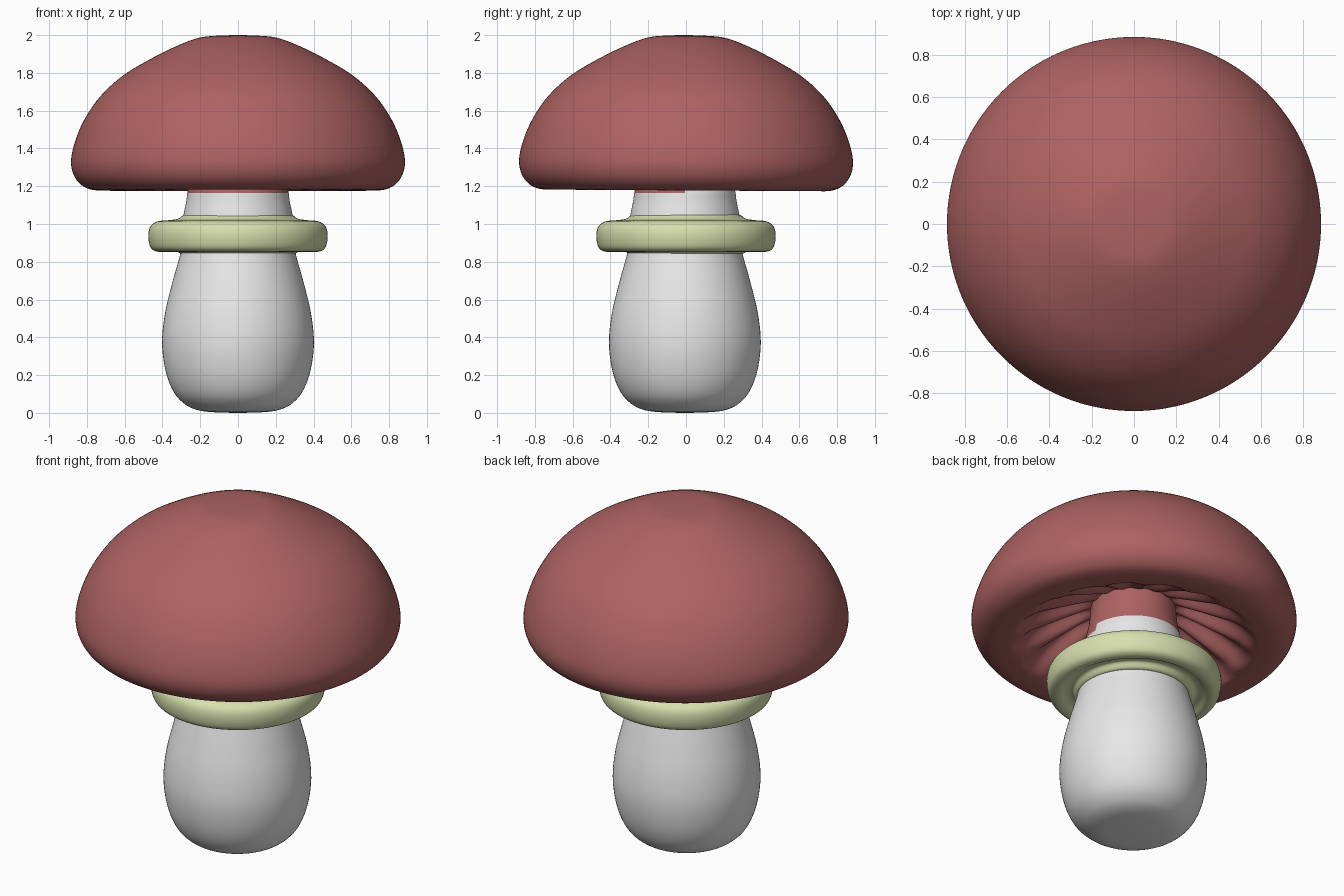
import bpy, bmesh, math
from mathutils import Vector

cube = bpy.data.objects.get("Cube")
if cube:
    bpy.data.objects.remove(cube, do_unlink=True)


def make_material(name, rgb):
    mat = bpy.data.materials.new(name)
    mat.use_nodes = True
    color = (*rgb, 1.0)
    mat.diffuse_color = color
    bsdf = next(n for n in mat.node_tree.nodes if n.type == "BSDF_PRINCIPLED")
    bsdf.inputs["Base Color"].default_value = color
    return mat


red = make_material("dusty red", (0.42, 0.122, 0.122))
white = make_material("off white", (0.8, 0.8, 0.8))
green = make_material("pale green", (0.68, 0.74, 0.42))


def smooth_profile(points, steps=5):
    """Catmull-Rom curve through (radius, height) points."""
    p = [Vector(q) for q in points]
    p = [p[0]] + p + [p[-1]]
    out = []
    for a, b, c, d in zip(p, p[1:], p[2:], p[3:]):
        for i in range(steps):
            t = i / steps
            out.append(0.5 * (2 * b + (c - a) * t + (2 * a - 5 * b + 4 * c - d) * t * t
                              + (3 * b - a - 3 * c + d) * t ** 3))
    return out + [p[-1]]


def lathe(name, points, materials, segments=96, ripple=None):
    """Spin a profile, listed from bottom to top on the outside, around z."""
    bm = bmesh.new()
    rows = []
    for r, z in smooth_profile(points):
        row = []
        for i in range(segments):
            a = math.tau * i / segments
            dz = ripple(r, z, a) if ripple else 0
            row.append(bm.verts.new((r * math.cos(a), r * math.sin(a), z + dz)))
        rows.append(row)
    for low, high in zip(rows, rows[1:]):
        for i in range(segments):
            j = (i + 1) % segments
            bm.faces.new((low[i], low[j], high[j], high[i]))
    bmesh.ops.remove_doubles(bm, verts=bm.verts, dist=0.0001)
    for f in bm.faces:
        f.smooth = True
    mesh = bpy.data.meshes.new(name)
    bm.to_mesh(mesh)
    bm.free()
    for m in materials:
        mesh.materials.append(m)
    obj = bpy.data.objects.new(name, mesh)
    bpy.context.collection.objects.link(obj)
    return obj


# Stem: bulbous base, narrow neck, tip painted like the cap
stem = lathe("stem", [
    (0, 0), (0.12, 0.003), (0.21, 0.014), (0.28, 0.045), (0.34, 0.11), (0.383, 0.22),
    (0.402, 0.37), (0.386, 0.53), (0.345, 0.70), (0.302, 0.86), (0.30, 0.96),
    (0.29, 1.04), (0.274, 1.12), (0.268, 1.165), (0.258, 1.21), (0.24, 1.3),
    (0.23, 1.42)], [white, red])
stem.location.y = -0.006
for face in stem.data.polygons:
    limit = 1.165 if face.center.y < 0 else 1.205
    face.material_index = int(face.center.z > limit)

# Ring: fat collar with a dished underside
lathe("stem_ring", [
    (0.285, 0.84), (0.312, 0.848), (0.335, 0.875), (0.37, 0.872), (0.40, 0.856),
    (0.435, 0.855), (0.464, 0.878), (0.475, 0.935), (0.465, 0.985), (0.43, 1.013),
    (0.37, 1.02), (0.32, 1.027), (0.293, 1.045), (0.28, 1.05)], [green])


def gills(r, z, angle):
    """Rounded radial folds on the hollow underside."""
    if z > 1.45 or not 0.22 < r < 0.655:
        return 0
    fade = math.sin(math.pi * (r - 0.22) / 0.435) ** 0.7
    return 0.032 * fade * math.cos(16 * angle)


# Cap: gilled hollow, rolled rim and dome in one surface
cap = lathe("cap", [
    (0.21, 1.40), (0.27, 1.385), (0.36, 1.355), (0.46, 1.31), (0.56, 1.255),
    (0.62, 1.205), (0.66, 1.182), (0.71, 1.178), (0.77, 1.181), (0.825, 1.203),
    (0.868, 1.255), (0.884, 1.33), (0.865, 1.43), (0.815, 1.55), (0.73, 1.675),
    (0.61, 1.785), (0.47, 1.87), (0.33, 1.94), (0.21, 1.985), (0.11, 1.997),
    (0, 2.0)], [red], 192, gills)
cap.rotation_euler.x = math.radians(-0.35)
cap.location.y = -0.008
